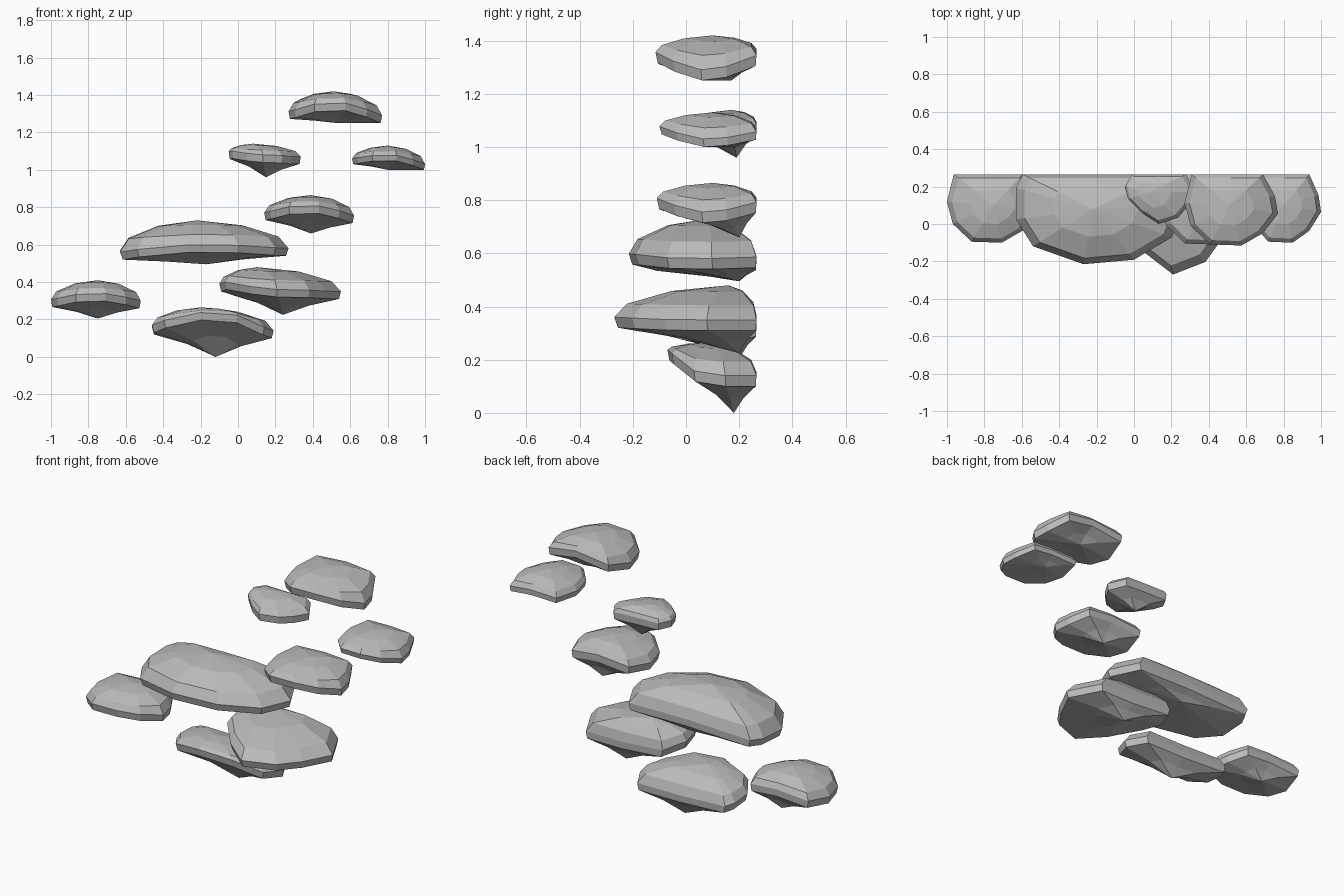
import bpy
import bmesh
from mathutils import Vector

# Remove only the default cube
cube = bpy.data.objects.get("Cube")
if cube:
    bpy.data.objects.remove(cube, do_unlink=True)

# One plain grey material
grey = bpy.data.materials.new("stone_grey")
grey.use_nodes = True
grey_value = (0.5, 0.5, 0.5, 1)
grey.diffuse_color = grey_value
grey.node_tree.nodes["Principled BSDF"].inputs["Base Color"].default_value = grey_value

# Unit outlines seen from above: -1 is the front, +1 the flat back
FAN = [(-.85, 1), (-1, .2), (-.87, -.45), (-.45, -.97), (.22, -1),
       (.68, -.65), (1, -.1), (.93, .4), (.68, 1), (0, 1)]
WIDE = [(-.92, 1), (-1, .7), (-1, 0), (-.8, -.6), (-.2, -1), (.4, -.9),
        (.85, -.4), (1, .3), (.8, 1), (0, 1)]
POINTED = [(-.8, 1), (-1, .5), (-.9, 0), (-.5, -.58), (-.05, -1),
           (.48, -.75), (.75, -.3), (1, .3), (.7, 1), (0, 1)]

BACK_Y = 0.265


def shelf(name, outline, x_range, front_y, rim, crown, tip, thick=0.04):
    """Closed bracket: rim heights are left-hand, front, right-hand, back."""
    x_mid, x_half = sum(x_range) / 2, (x_range[1] - x_range[0]) / 2
    y_mid, y_half = (BACK_Y + front_y) / 2, (BACK_Y - front_y) / 2
    low_x, front, high_x, back = rim
    crown, tip = Vector(crown), Vector(tip)

    # Wavy lower rim, blended between the four side heights
    lower = []
    for u, v in outline:
        side = low_x if u < 0 else high_x
        end = front if v < 0 else back
        z = (side * u * u + end * v * v) / (u * u + v * v)
        lower.append(Vector((x_mid + u * x_half, y_mid + v * y_half, z)))
    upper = [p + Vector((0, 0, thick)) for p in lower]

    def towards(ring, target, flat, rise):
        return [Vector((*p.xy.lerp(target.xy, flat), p.z + (target.z - p.z) * rise))
                for p in ring]

    rings = [towards(lower, tip, .55, .42),
             towards(lower, tip, .03, 0),
             upper,
             towards(upper, crown, .11, .42),
             towards(upper, crown, .5, .82)]

    # Skin the rings, then close them at the tip and the crown
    bm = bmesh.new()
    loops = [[bm.verts.new(p) for p in ring] for ring in rings]
    bottom, top = bm.verts.new(tip), bm.verts.new(crown)
    count = len(outline)
    for i in range(count):
        j = (i + 1) % count
        for a, b in zip(loops, loops[1:]):
            bm.faces.new((a[i], a[j], b[j], b[i]))
        bm.faces.new((bottom, loops[0][j], loops[0][i]))
        bm.faces.new((top, loops[-1][i], loops[-1][j]))
    bmesh.ops.recalc_face_normals(bm, faces=bm.faces)
    mesh = bpy.data.meshes.new(name)
    bm.to_mesh(mesh)
    bm.free()
    mesh.materials.append(grey)
    bpy.context.collection.objects.link(bpy.data.objects.new(name, mesh))


# Climbing cluster of shelves, from the lowest to the highest
shelf("lowest_shelf", WIDE, (-.46, .19), -.07, rim=(.13, .2, .1, .1),
      crown=(-.2, .08, .265), tip=(-.12, .18, 0))
shelf("outer_right_shelf", FAN, (-1, -.52), -.1, rim=(.265, .3, .26, .3),
      crown=(-.75, .1, .41), tip=(-.75, .2, .205))
shelf("lower_front_shelf", POINTED, (-.1, .55), -.27, rim=(.36, .32, .31, .31),
      crown=(.1, .16, .48), tip=(.24, .2, .225))
shelf("large_shelf", WIDE, (-.63, .27), -.215, rim=(.52, .56, .54, .55),
      crown=(-.22, .08, .73), tip=(-.17, .2, .495))
shelf("middle_shelf", FAN, (.14, .62), -.11, rim=(.73, .77, .715, .77),
      crown=(.39, .1, .865), tip=(.39, .2, .66))
shelf("small_shelf", POINTED, (-.05, .335), 0, rim=(1.06, 1.04, 1.03, 1.05),
      crown=(.08, .17, 1.14), tip=(.15, .19, .96))
shelf("outer_left_shelf", FAN, (.61, 1), -.1, rim=(1.03, 1.05, 1, 1.04),
      crown=(.8, .1, 1.13), tip=(.8, .19, 1), thick=.03)
shelf("top_shelf", FAN, (.27, .77), -.115, rim=(1.27, 1.32, 1.25, 1.33),
      crown=(.51, .1, 1.42), tip=(.53, .17, 1.25))
